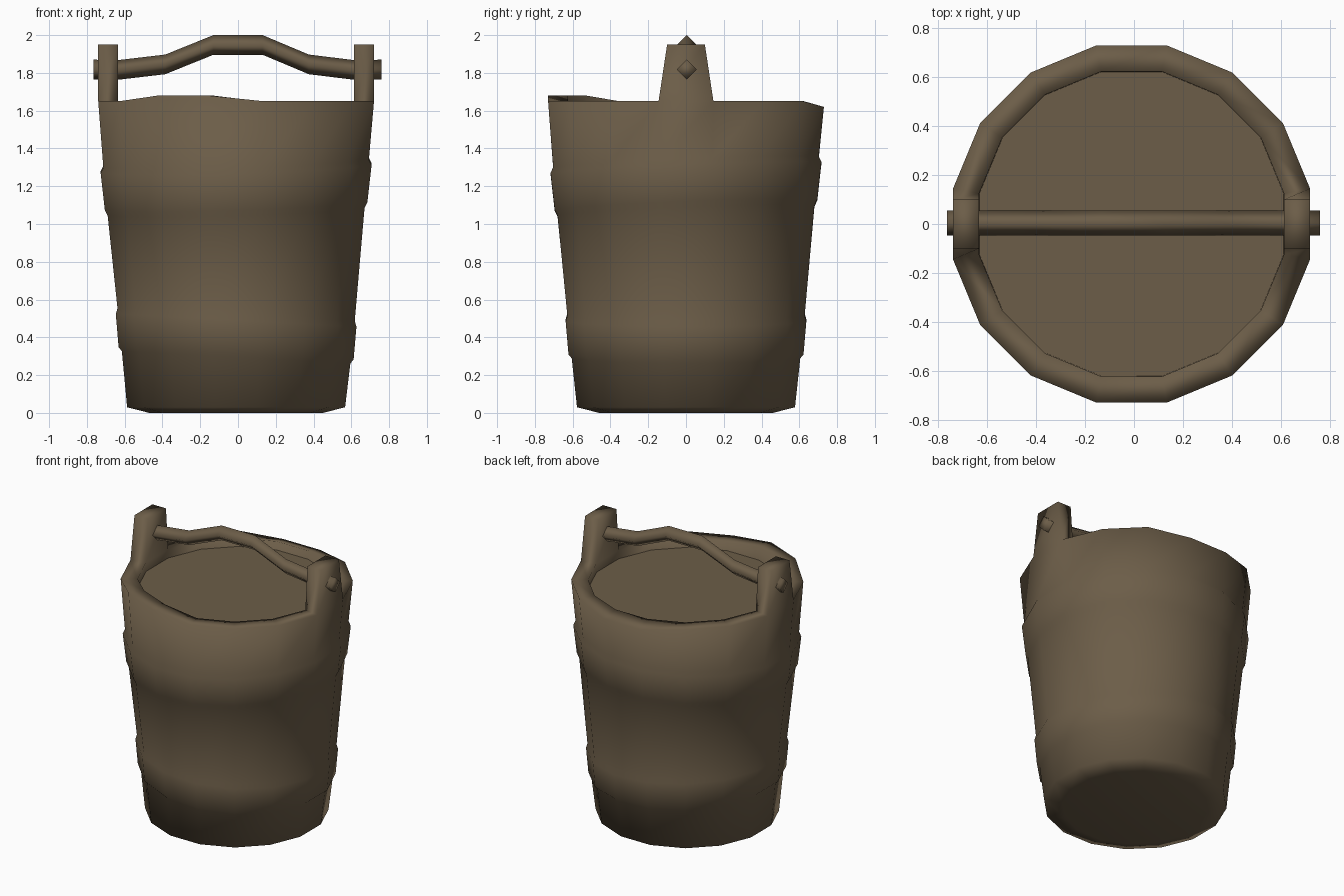
import bpy, bmesh, math

if "Cube" in bpy.data.objects:
    bpy.data.objects.remove(bpy.data.objects["Cube"])

SIDES = 16
STEP = 2 * math.pi / SIDES
CX = -0.01                      # slight off-centre of the tub
FLAT = math.cos(STEP / 2)       # apothem to radius

wood = bpy.data.materials.new("weathered_wood")
wood.diffuse_color = (0.15, 0.11, 0.065, 1)
wood.use_nodes = True
wood.node_tree.nodes["Principled BSDF"].inputs["Base Color"].default_value = wood.diffuse_color


def finish(bm, name, smooth=True):
    bmesh.ops.recalc_face_normals(bm, faces=bm.faces)
    for f in bm.faces:
        f.smooth = smooth
    me = bpy.data.meshes.new(name)
    bm.to_mesh(me)
    bm.free()
    me.materials.append(wood)
    ob = bpy.data.objects.new(name, me)
    bpy.context.collection.objects.link(ob)
    return ob


def ring(bm, apothem, z, tx=0, ty=0):
    """Ring of vertices; tx, ty tilt it along x and y."""
    r = apothem / FLAT
    verts = []
    for k in range(SIDES):
        a = STEP * (k + 0.5)
        x, y = r * math.cos(a), r * math.sin(a)
        verts.append(bm.verts.new((CX + x, y, z + tx * x + ty * y)))
    return verts


def bridge(bm, a, b):
    n = len(a)
    return [bm.faces.new((a[i], a[(i + 1) % n], b[(i + 1) % n], b[i])) for i in range(n)]


# Tub: tapered wall with two crooked raised hoops: (apothem, z, tilt x, tilt y)
LOW, HIGH = (-0.053, 0.0), (0.03, 0.04)
profile = [
    (0.46, 0.0, 0, 0), (0.577, 0.03, 0, 0),
    (0.605, 0.295, *LOW), (0.622, 0.315, *LOW), (0.637, 0.49, *LOW), (0.628, 0.52, *LOW),
    (0.68, 1.07, *HIGH), (0.695, 1.10, *HIGH), (0.717, 1.295, *HIGH), (0.703, 1.325, *HIGH),
    (0.73, 1.65, 0, 0), (0.624, 1.65, 0, 0), (0.62, 1.5, 0, 0),
]
bm = bmesh.new()
rings = [ring(bm, *p) for p in profile]
bm.faces.new(rings[0])
faces = [bridge(bm, a, b) for a, b in zip(rings, rings[1:])]

# Uneven rim: raised at the front left, worn down at the back
outer, inner = rings[10], rings[11]
for k in (10, 11):
    outer[k].co.z = inner[k].co.z = 1.68
for k in (3, 4):
    outer[k].co.z = 1.62

# Lugs: the left and right rim faces pulled up and narrowed
lugs = [faces[10][SIDES - 1], faces[10][SIDES // 2 - 1]]
for f in lugs:
    out = bmesh.ops.extrude_face_region(bm, geom=[f])
    for v in out["geom"]:
        if isinstance(v, bmesh.types.BMVert):
            v.co.z = 1.95
            v.co.y = math.copysign(0.10, v.co.y)
bmesh.ops.delete(bm, geom=[f for f in lugs if f.is_valid], context='FACES')
finish(bm, "bucket_tub")

# Flat surface of the contents just under the rim
bm = bmesh.new()
bm.faces.new(ring(bm, 0.632, 1.59))
finish(bm, "bucket_contents", smooth=False)

# Handle: diamond section swept along a humped path through the lugs
path = [(-0.765, 1.818), (-0.64, 1.815), (-0.385, 1.845), (-0.13, 1.948),
        (0.13, 1.948), (0.375, 1.845), (0.62, 1.815), (0.76, 1.818)]
H = 0.052
bm = bmesh.new()
sections = [[bm.verts.new((x, 0.004 + dy, z + dz))
             for dy, dz in ((H, 0), (0, H), (-H, 0), (0, -H))] for x, z in path]
for a, b in zip(sections, sections[1:]):
    bridge(bm, a, b)
bm.faces.new(sections[0])
bm.faces.new(sections[-1])
finish(bm, "carry_handle")
